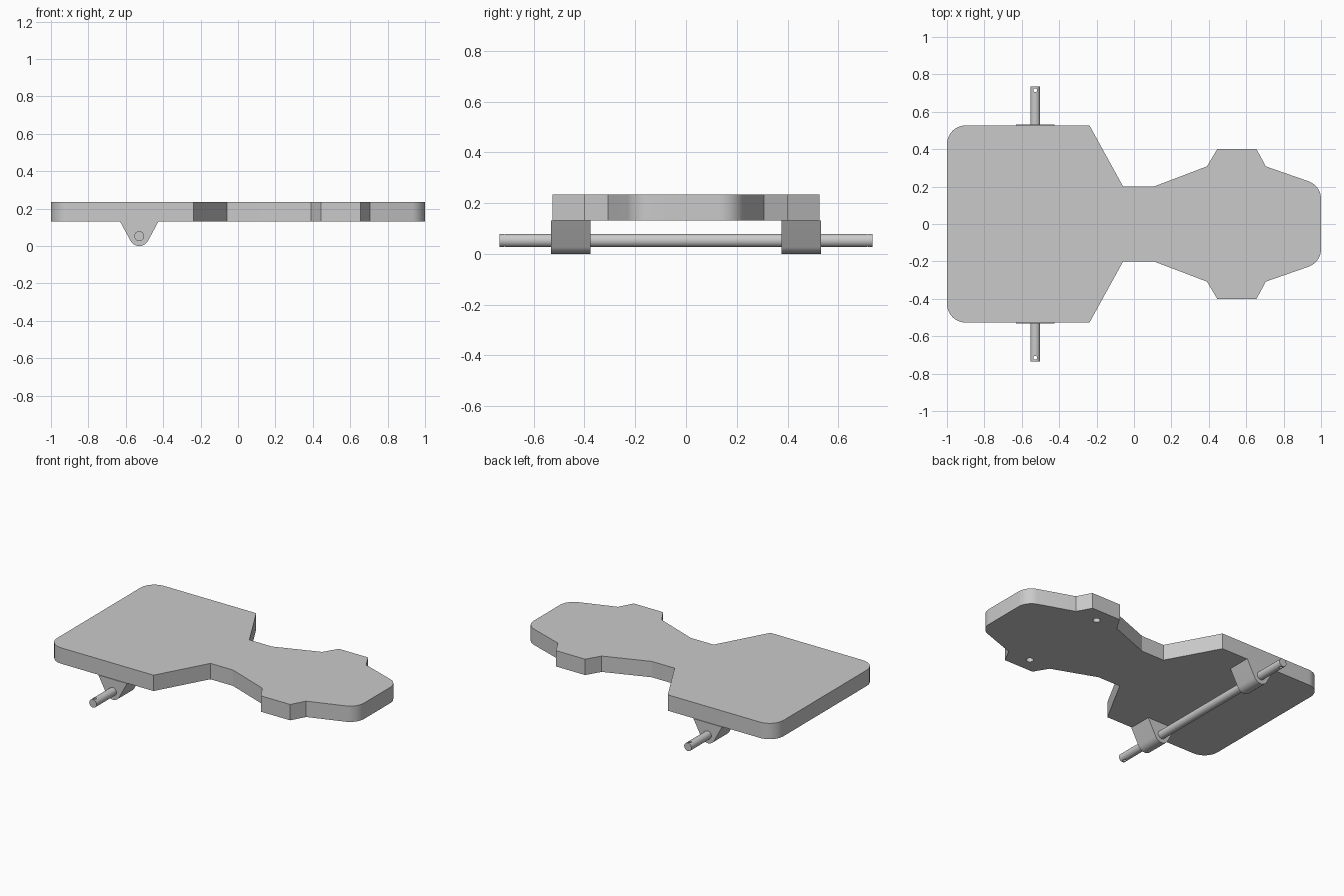
import bpy, bmesh, math
from mathutils import Vector

cube = bpy.data.objects.get("Cube")
if cube:
    bpy.data.objects.remove(cube, do_unlink=True)

# One plain grey for every part
GREY = (0.59, 0.59, 0.59, 1)
grey = bpy.data.materials.new("plain grey")
grey.use_nodes = True
grey.diffuse_color = GREY
grey.node_tree.nodes["Principled BSDF"].inputs["Base Color"].default_value = GREY


def fillet(before, corner, after, r, steps=10):
    """Points of a round that replaces a polygon corner."""
    p = Vector(corner)
    u = (Vector(before) - p).normalized()
    v = (Vector(after) - p).normalized()
    half = u.angle(v) / 2
    centre = p + (u + v).normalized() * r / math.sin(half)
    first = p + u * r / math.tan(half) - centre
    last = p + v * r / math.tan(half) - centre
    return [tuple(centre + first.lerp(last, i / steps).normalized() * r)
            for i in range(steps + 1)]


def prism(name, points, push):
    """Extrude a closed loop of 3D points along a vector."""
    bm = bmesh.new()
    face = bm.faces.new([bm.verts.new(p) for p in points])
    new = bmesh.ops.extrude_face_region(bm, geom=[face])["geom"]
    verts = [g for g in new if isinstance(g, bmesh.types.BMVert)]
    bmesh.ops.translate(bm, verts=verts, vec=push)
    bmesh.ops.recalc_face_normals(bm, faces=bm.faces)
    mesh = bpy.data.meshes.new(name)
    bm.to_mesh(mesh)
    bm.free()
    obj = bpy.data.objects.new(name, mesh)
    bpy.context.collection.objects.link(obj)
    mesh.materials.append(grey)
    return obj


def circle(x, y, z, r, n=32):
    """Horizontal loop of points."""
    turn = [2 * math.pi * i / n for i in range(n)]
    return [(x + r * math.cos(t), y + r * math.sin(t), z) for t in turn]


def drill(obj, cutter):
    """Cut a hole and discard the cutter."""
    mod = obj.modifiers.new("hole", 'BOOLEAN')
    mod.operation = 'DIFFERENCE'
    mod.solver = 'EXACT'
    mod.object = cutter
    bpy.context.view_layer.objects.active = obj
    bpy.ops.object.modifier_apply(modifier=mod.name)
    bpy.data.objects.remove(cutter, do_unlink=True)


def smooth(obj):
    bpy.ops.object.select_all(action='DESELECT')
    obj.select_set(True)
    bpy.context.view_layer.objects.active = obj
    bpy.ops.object.shade_smooth_by_angle(angle=math.radians(15))


UNDER, TOP = 0.132, 0.235
AXLE_X, AXLE_Z = -0.528, 0.053

# Deck: half outline mirrored across y = 0
half = fillet((-1, 0), (-1, 0.527), (-0.24, 0.527), 0.1)
half += [(-0.238, 0.527), (-0.058, 0.2), (0.105, 0.2), (0.39, 0.308),
         (0.445, 0.4), (0.655, 0.4), (0.705, 0.308)]
half += fillet((0.705, 0.308), (1, 0.205), (1, 0), 0.1)
outline = half + [(x, -y) for x, y in reversed(half)]
deck = prism("deck", [(x, y, UNDER) for x, y in outline], (0, 0, TOP - UNDER))

# Blind mounting holes under the narrow end
for side in (-1, 1):
    drill(deck, prism("socket_cutter", circle(0.545, 0.305 * side, UNDER - 0.05, 0.022),
                      (0, 0, 0.11)))
smooth(deck)

# Axle lugs: tapered sides tangent to a round bottom
dx, dz = 0.103, UNDER - AXLE_Z
R = AXLE_Z
start = math.atan2(dz, dx) - math.acos(R / math.hypot(dx, dz))
arc = [start + (-math.pi - 2 * start) * i / 20 for i in range(21)]
profile = [(AXLE_X + dx, UNDER)]
profile += [(AXLE_X + R * math.cos(t), AXLE_Z + R * math.sin(t)) for t in arc]
profile += [(AXLE_X - dx, UNDER)]
for side, name in ((-1, "front_lug"), (1, "back_lug")):
    smooth(prism(name, [(x, 0.376 * side, z) for x, z in profile],
                 (0, 0.155 * side, 0)))

# Axle rod with a pin hole through each end
ring = circle(AXLE_X, AXLE_Z, 0, 0.0265)
axle = prism("axle", [(x, -0.735, z) for x, z, _ in ring], (0, 1.47, 0))
for side in (-1, 1):
    drill(axle, prism("pin_cutter", circle(AXLE_X, 0.715 * side, 0, 0.01, 16),
                      (0, 0, 0.11)))
smooth(axle)
